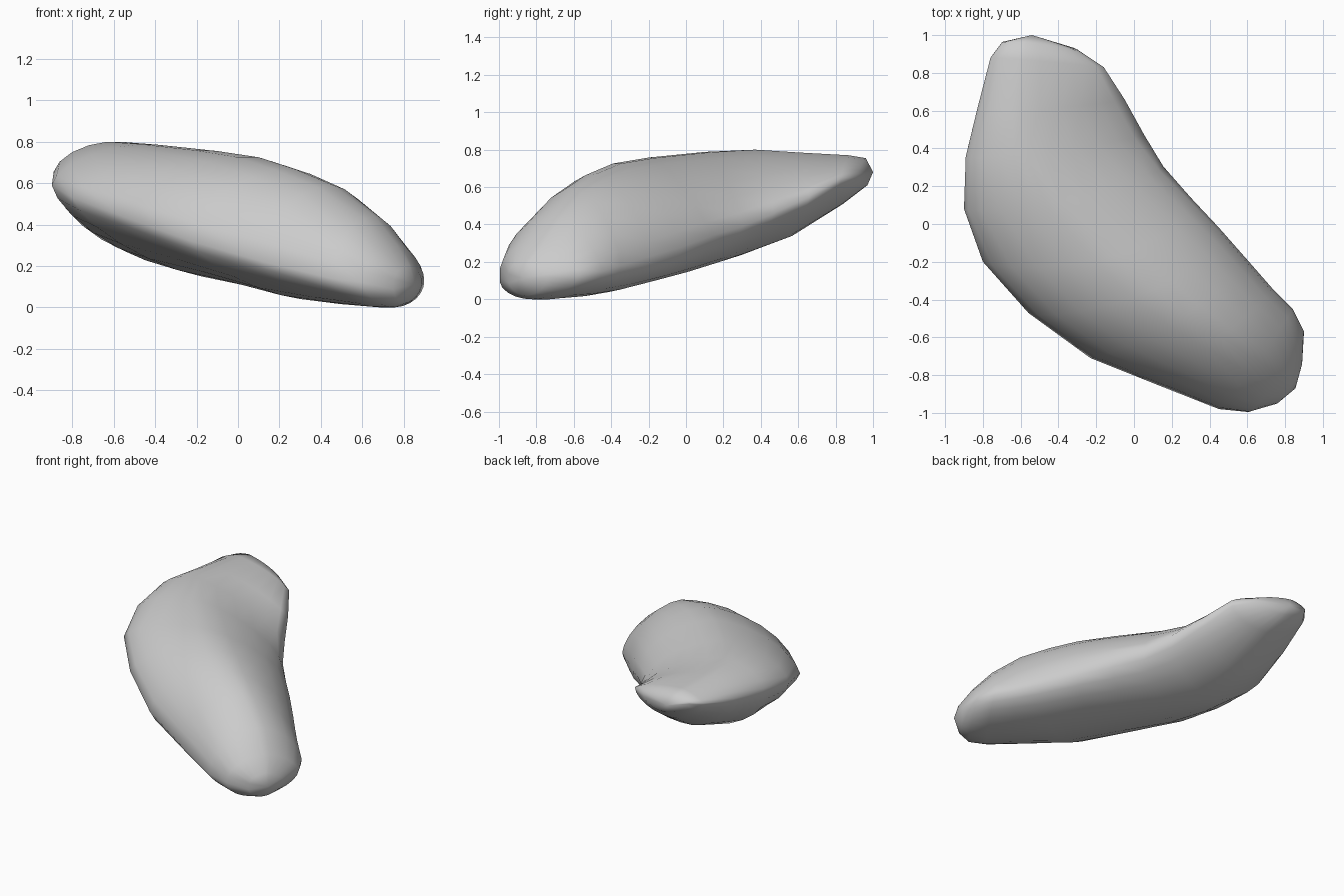
import bpy, bmesh, math
from mathutils import Vector

if "Cube" in bpy.data.objects:
    bpy.data.objects.remove(bpy.data.objects["Cube"])

SEG = 24
# Fullness of each quarter of the section, (back end, front end): 1 = ellipse, less = squarer
LEFT_TOP, RIGHT_TOP = (1.6, .86), (.95, 1.35)
LEFT_BOTTOM, RIGHT_BOTTOM = (1.25, 1.08), (1.1, 1.05)

# Cross-sections from the raised back end to the front tip: left, top, right, bottom
STATIONS = [
    ((-.70, .96, .72), (-.57, .96, .755), (-.29, .915, .67), (-.50, .97, .61)),
    ((-.76, .88, .70), (-.58, .87, .77), (-.16, .83, .65), (-.45, .84, .51)),
    ((-.825, .62, .64), (-.60, .60, .785), (-.05, .66, .55), (-.44, .56, .34)),
    ((-.89, .36, .62), (-.57, .37, .80), (.055, .47, .46), (-.46, .28, .245)),
    ((-.90, .08, .59), (-.38, .12, .785), (.155, .305, .39), (-.34, .08, .195)),
    ((-.80, -.20, .53), (-.10, -.17, .755), (.30, .14, .34), (-.18, -.08, .15)),
    ((-.56, -.47, .44), (.10, -.35, .725), (.45, -.02, .28), (.06, -.28, .10)),
    ((-.23, -.71, .32), (.27, -.48, .67), (.60, -.19, .23), (.30, -.48, .04)),
    ((.12, -.85, .22), (.46, -.60, .59), (.74, -.35, .18), (.50, -.60, .015)),
    ((.45, -.98, .14), (.66, -.72, .44), (.84, -.45, .15), (.68, -.73, .0)),
    ((.60, -.995, .12), (.77, -.80, .30), (.90, -.57, .13), (.76, -.82, .0)),
    ((.75, -.95, .11), (.83, -.86, .20), (.89, -.74, .12), (.81, -.85, .02)),
]
BACK_TIP, FRONT_TIP = (-.54, 1.0, .68), (.855, -.87, .11)


def section(t, left, top, right, bottom):
    """Rounded ring through four points."""
    left, top, right, bottom = map(Vector, (left, top, right, bottom))
    mid = (left + right) / 2
    ring = []
    for i in range(SEG):
        a = 2 * math.pi * i / SEG
        c, s = math.cos(a), math.sin(a)
        side = right if c > 0 else left
        vert = top if s > 0 else bottom
        if s > 0:
            ends = RIGHT_TOP if c > 0 else LEFT_TOP
        else:
            ends = RIGHT_BOTTOM if c > 0 else LEFT_BOTTOM
        p = ends[0] + (ends[1] - ends[0]) * t
        ring.append(mid + (side - mid) * abs(c) ** p + (vert - mid) * abs(s) ** p)
    return ring


# Rock body: lofted sections closed with a fan at each end
bm = bmesh.new()
last = len(STATIONS) - 1
rings = [[bm.verts.new(p) for p in section(k / last, *s)] for k, s in enumerate(STATIONS)]
for a, b in zip(rings, rings[1:]):
    for i in range(SEG):
        j = (i + 1) % SEG
        bm.faces.new((a[i], a[j], b[j], b[i]))
for ring, tip in ((rings[0], BACK_TIP), (rings[-1], FRONT_TIP)):
    v = bm.verts.new(tip)
    for i in range(SEG):
        bm.faces.new((ring[i], ring[(i + 1) % SEG], v))
bmesh.ops.recalc_face_normals(bm, faces=bm.faces)
for f in bm.faces:
    f.smooth = True
mesh = bpy.data.meshes.new("rock")
bm.to_mesh(mesh)
bm.free()
bpy.context.collection.objects.link(bpy.data.objects.new("rock", mesh))
